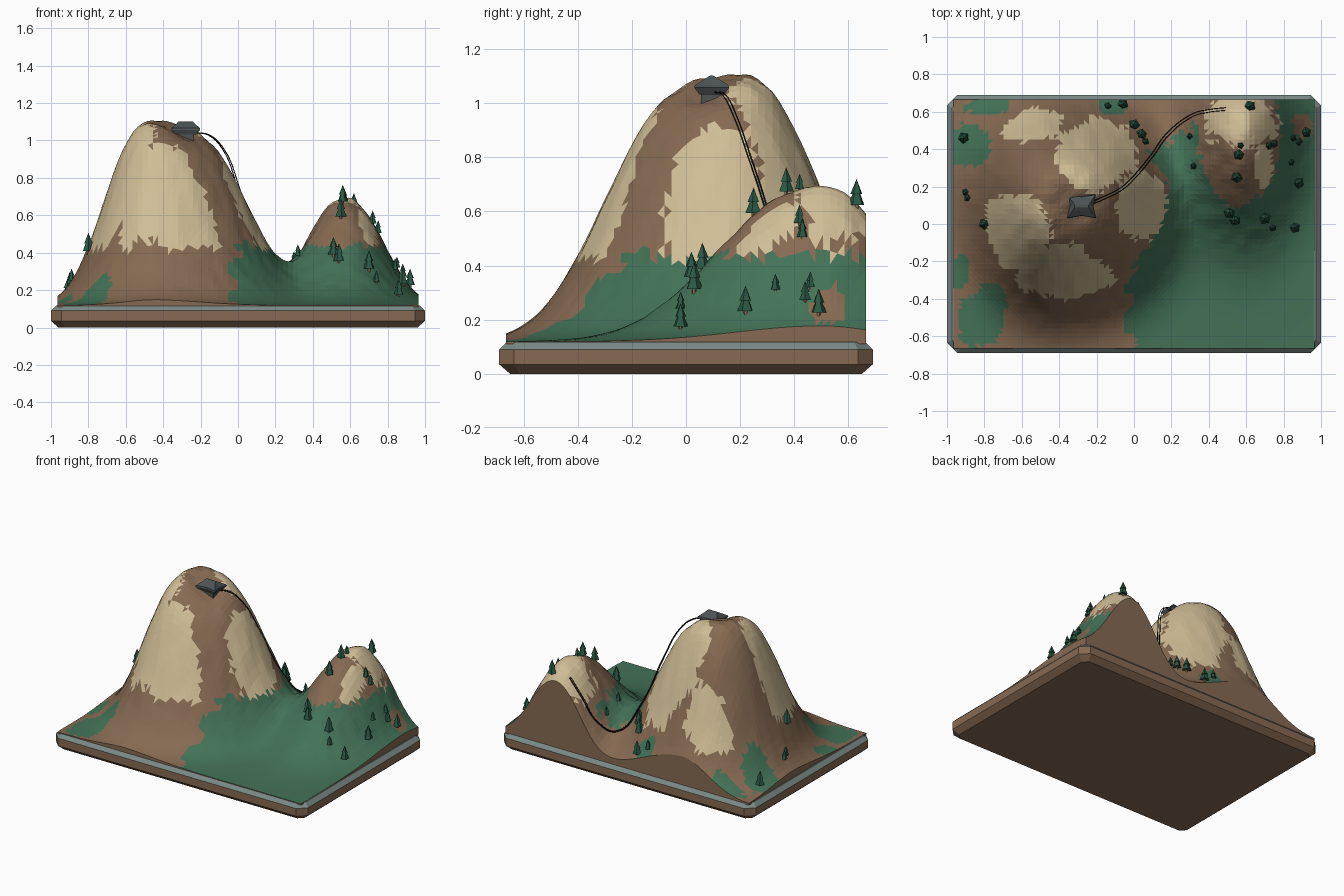
import bpy, bmesh, math, random
from mathutils import Vector, Matrix, noise

random.seed(4)
cube = bpy.data.objects.get("Cube")
if cube:
    bpy.data.objects.remove(cube, do_unlink=True)


def material(name, rgb):
    linear = [(c / 255 / 12.92) if c < 11 else ((c / 255 + 0.055) / 1.055) ** 2.4 for c in rgb]
    m = bpy.data.materials.new(name)
    m.use_nodes = True
    m.diffuse_color = (*linear, 1)
    m.node_tree.nodes["Principled BSDF"].inputs["Base Color"].default_value = (*linear, 1)
    return m


earth = material("earth brown", (134, 106, 82))
sand = material("sand tan", (208, 189, 150))
grass = material("grass green", (67, 114, 87))
stone = material("rim grey", (122, 138, 134))
slate = material("slate grey", (76, 82, 84))
pine = material("pine green", (42, 88, 68))
black = material("cable black", (28, 25, 23))


def finish(name, bm, mats):
    bmesh.ops.recalc_face_normals(bm, faces=bm.faces)
    mesh = bpy.data.meshes.new(name)
    bm.to_mesh(mesh)
    bm.free()
    for m in mats:
        mesh.materials.append(m)
    return add(name, mesh)


def add(name, data):
    ob = bpy.data.objects.new(name, data)
    bpy.context.collection.objects.link(ob)
    return ob


def loft(bm, rings):
    """Bridge closed rings of points and cap both ends."""
    loops = [[bm.verts.new(p) for p in ring] for ring in rings]
    bands = []
    for a, b in zip(loops, loops[1:]):
        n = len(a)
        bands.append([bm.faces.new((a[i], a[(i + 1) % n], b[(i + 1) % n], b[i])) for i in range(n)])
    bm.faces.new(loops[0])
    bands.append([bm.faces.new(loops[-1])])
    return bands


# Plinth: octagonal outline with chamfered lower and upper edges
def outline(inset, z, cut=0.055):
    x, y = 1 - inset, 0.69 - inset
    c = cut - inset * 0.5
    half = [(x, -y + c), (x, y - c), (x - c, y), (-x + c, y)]
    return [(px, py, z) for px, py in half + [(-a, -b) for a, b in half]]


bm = bmesh.new()
bands = loft(bm, [outline(0.04, 0), outline(0, 0.035), outline(0, 0.09), outline(0.028, 0.118)])
for f in bands[2] + bands[3]:
    f.material_index = 1
finish("plinth", bm, [earth, stone])


# Terrain: two bell-shaped hills, each with its own spread to every side
def bell(x, y, cx, cy, left, right, front, back, power, shoulder=0.0):
    dx, dy = x - cx, y - cy
    r = math.hypot(dx / (right if dx > 0 else left), dy / (back if dy > 0 else front))
    # a broader shoulder towards the right and, less so, the front
    lean = (max(0, dx) + 0.5 * max(0, -dy)) / (math.hypot(dx, dy) + 0.001)
    return math.exp(-r ** (power + shoulder * lean))


def ground(x, y):
    tall = 0.995 * bell(x, y, -0.43, 0.15, 0.352, 0.56, 0.525, 0.43, 2.65, 0.45)
    small = 0.57 * bell(x, y, 0.57, 0.5, 0.265, 0.275, 0.5, 0.34, 2.3)
    hut_shelf = 0.07 * bell(x, y, -0.27, 0.06, 0.16, 0.13, 0.17, 0.12, 2)
    return 0.12 + tall + small - hut_shelf


# Patches as centre x, centre y, radius x, radius y
SAND = [(-0.63, -0.04, 0.18, 0.21), (-0.38, -0.25, 0.18, 0.16), (-0.23, -0.31, 0.14, 0.12),
        (-0.56, -0.27, 0.07, 0.09), (0.04, 0.1, 0.14, 0.19), (-0.2, 0.38, 0.21, 0.2),
        (-0.6, 0.54, 0.22, 0.1), (0.57, 0.55, 0.19, 0.16), (0.69, 0.32, 0.05, 0.12)]
GRASS = [(-0.82, -0.52, 0.13, 0.13), (-0.76, -0.41, 0.09, 0.09), (-0.93, -0.25, 0.05, 0.08),
         (-0.88, 0.42, 0.12, 0.11), (-0.78, 0.63, 0.12, 0.05), (-0.12, 0.63, 0.07, 0.05)]
BARE = [(0.9, 0.53, 0.05, 0.07)]


def inside(patches, x, y, wobble):
    return any(math.hypot((x - cx) / rx, (y - cy) / ry) < 1 + wobble for cx, cy, rx, ry in patches)


def ground_colour(p):
    n = noise.noise(p * 7)
    wobble = n * 0.25 + random.uniform(-0.09, 0.09)
    step = n * 0.04 + random.uniform(-0.02, 0.02)
    sand_line = 0.36 if p.y > 0.45 and p.x < 0 else 0.41 + step
    if p.z > sand_line and inside(SAND, p.x, p.y, wobble):
        return 1
    in_valley = p.x > -0.04 + n * 0.1 and p.y < 0.38 + 0.65 * (p.x - 0.1) + step * 2
    if in_valley and p.z < 0.43 + step and not inside(BARE, p.x, p.y, wobble):
        return 2
    return 2 if inside(GRASS, p.x, p.y, wobble) else 0


NX, NY, WX, WY = 72, 50, 0.965, 0.665
bm = bmesh.new()
bmesh.ops.create_grid(bm, x_segments=NX, y_segments=NY, size=1)
for v in bm.verts:
    x, y = v.co.x * WX, v.co.y * WY
    inner = abs(v.co.x) < 0.99 and abs(v.co.y) < 0.99
    z = ground(x, y)
    rough = min(1, (z - 0.12) * 4) * 0.012 * noise.noise(Vector((x, y, 0)) * 14) if inner else 0
    v.co = (x, y, z + rough)
bmesh.ops.triangulate(bm, faces=bm.faces[:])
for f in bm.faces:
    f.material_index = ground_colour(f.calc_center_median())
rim = [e for e in bm.edges if e.is_boundary]
skirt = bmesh.ops.extrude_edge_only(bm, edges=rim)["geom"]
for g in skirt:
    if isinstance(g, bmesh.types.BMVert):
        g.co.z = 0.11
    elif isinstance(g, bmesh.types.BMFace):
        g.material_index = 0
finish("terrain", bm, [earth, sand, grass])

# Trees: trunk and two five-sided tiers, one shared mesh
bm = bmesh.new()
for r1, r2, z0, z1 in [(0.008, 0.008, -0.02, 0.03), (0.031, 0.009, 0.02, 0.075), (0.023, 0, 0.06, 0.115)]:
    made = bmesh.ops.create_cone(bm, cap_ends=True, segments=5, radius1=r1, radius2=r2,
                                 depth=z1 - z0, matrix=Matrix.Translation((0, 0, (z0 + z1) / 2)))
    if z0 < 0:
        for f in {f for v in made["verts"] for f in v.link_faces}:
            f.material_index = 1
first = finish("tree", bm, [pine, earth])
BIG = [(-0.91, 0.46), (-0.06, 0.64), (0, 0.53), (0.04, 0.48), (-0.8, 0), (0.62, 0.63), (0.56, 0.37),
       (0.55, 0.25), (0.92, 0.49), (0.88, 0.22), (0.51, 0.06), (0.54, 0.02), (0.7, 0.03), (0.86, -0.02)]
LITTLE = [(-0.14, 0.63), (0.06, 0.44), (-0.9, 0.17), (-0.89, 0.14), (0.3, 0.47), (0.32, 0.31),
          (0.72, 0.42), (0.75, 0.43), (0.85, 0.46), (0.88, 0.44), (0.84, 0.33), (0.74, -0.02), (0.57, 0.42)]
for i, (x, y) in enumerate(BIG + LITTLE):
    tree = add("tree", first.data) if i else first
    size = random.uniform(0.9, 1.05) if i < len(BIG) else random.uniform(0.58, 0.75)
    tree.location = (x, y, ground(x, y) - 0.012)
    tree.scale = (size,) * 3
    tree.rotation_euler.z = random.uniform(0, 6)


# Summit hut: tapered walls and a hipped roof with flared corners
def rect(w, d, z, pinch=1.0):
    pts = [(w, 0), (w, d), (0, d), (-w, d), (-w, 0), (-w, -d), (0, -d), (w, -d)]
    return [(x * (pinch if y == 0 else 1), y * (pinch if x == 0 else 1), z) for x, y in pts]


for name, rings in {
    "hut_walls": [rect(0.045, 0.04, -0.06), rect(0.045, 0.04, 0.035)],
    "hut_roof": [rect(0.055, 0.045, 0.005), rect(0.078, 0.064, 0.03, 0.8),
                 rect(0.076, 0.062, 0.04, 0.8), rect(0.05, 0.026, 0.062), rect(0.038, 0.006, 0.075)],
}.items():
    bm = bmesh.new()
    loft(bm, rings)
    finish(name, bm, [slate]).location = (-0.28, 0.095, 1.027)

# Twin cables running from the hut through the saddle to the small hill
PATH = [(-0.23, 0.11), (-0.16, 0.14), (-0.08, 0.18), (0, 0.25), (0.1, 0.37),
        (0.2, 0.5), (0.3, 0.575), (0.4, 0.605), (0.49, 0.615)]
for name, side in (("left_cable", 0.007), ("right_cable", -0.007)):
    curve = bpy.data.curves.new(name, "CURVE")
    curve.dimensions = "3D"
    curve.bevel_depth = 0.003
    curve.bevel_resolution = 0
    curve.resolution_u = 6
    curve.materials.append(black)
    spline = curve.splines.new("BEZIER")
    spline.bezier_points.add(len(PATH) - 1)
    for i, (pt, (x, y)) in enumerate(zip(spline.bezier_points, PATH)):
        a, b = Vector(PATH[max(i - 1, 0)]), Vector(PATH[min(i + 1, len(PATH) - 1)])
        t = (b - a).normalized()
        lift = 0.014 + 0.04 * max(0, 1 - abs(x + 0.08) / 0.18)
        pt.co = (x - t.y * side, y + t.x * side, ground(x, y) + lift)
        pt.handle_left_type = pt.handle_right_type = "AUTO"
    add(name, curve)
